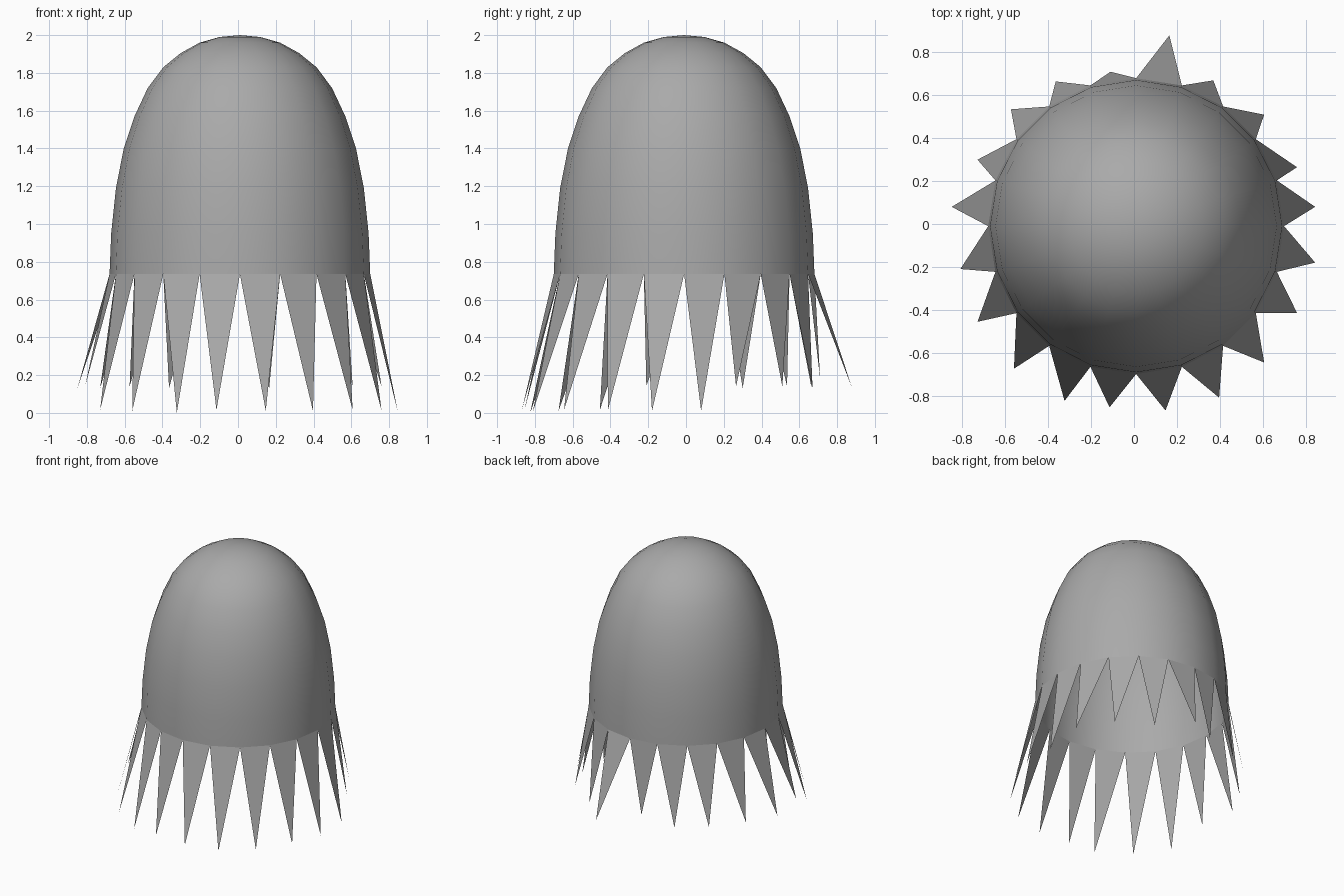
import bpy
import bmesh
from math import sin, cos, pi
from mathutils import Vector

default_cube = bpy.data.objects.get("Cube")
if default_cube:
    bpy.data.objects.remove(default_cube, do_unlink=True)

SIDES = 20
RADIUS = 0.69
HEM = 0.735
CENTRE = Vector((0.01, -0.01, 0))

grey = bpy.data.materials.new("plain grey")
grey.use_nodes = True
GREY_VALUE = (0.4, 0.4, 0.4, 1)
grey.diffuse_color = GREY_VALUE
grey.node_tree.nodes["Principled BSDF"].inputs["Base Color"].default_value = GREY_VALUE


def ring_point(index, radius, z):
    angle = 2 * pi * index / SIDES - pi / 2
    return CENTRE + Vector((radius * cos(angle), radius * sin(angle), z))


def finish(bm, name, smooth):
    mesh = bpy.data.meshes.new(name)
    for face in bm.faces:
        face.smooth = smooth
    bm.to_mesh(mesh)
    bm.free()
    mesh.materials.append(grey)
    obj = bpy.data.objects.new(name, mesh)
    bpy.context.collection.objects.link(obj)
    return obj


# Dome: stretched hemisphere shell, open underneath
ring_heights = [HEM, 0.95, 1.19, 1.40, 1.57, 1.72, 1.83, 1.905, 1.96, 1.99]
bm = bmesh.new()
rings = []
for level, z in enumerate(ring_heights):
    radius = RADIUS * cos(level * pi / SIDES)
    rings.append([bm.verts.new(ring_point(i, radius, z)) for i in range(SIDES)])
for low, high in zip(rings, rings[1:]):
    for i in range(SIDES):
        j = (i + 1) % SIDES
        bm.faces.new((low[i], low[j], high[j], high[i]))
crown = bm.verts.new(CENTRE + Vector((0, 0, 2)))
for i in range(SIDES):
    bm.faces.new((rings[-1][i], rings[-1][(i + 1) % SIDES], crown))
finish(bm, "dome", True)

# Fringe: one flat pointed strip per side, each with its own tip
tips = [
    (.147, -.87, .012), (.397, -.81, .01), (.607, -.646, .015), (.76, -.414, .012),
    (.845, -.18, .01), (.845, .08, .01), (.76, .265, .14), (.607, .51, .14),
    (.37, .67, .13), (.165, .88, .13), (-.11, .71, .18), (-.365, .665, .13),
    (-.574, .535, .14), (-.73, .30, .13), (-.85, .08, .13), (-.81, -.21, .14),
    (-.73, -.456, .015), (-.56, -.675, .01), (-.324, -.825, 0), (-.114, -.855, .015),
]
bm = bmesh.new()
hem = [bm.verts.new(ring_point(i, RADIUS, HEM)) for i in range(SIDES)]
for i, tip in enumerate(tips):
    bm.faces.new((hem[i], bm.verts.new(tip), hem[(i + 1) % SIDES]))
finish(bm, "fringe", False)
